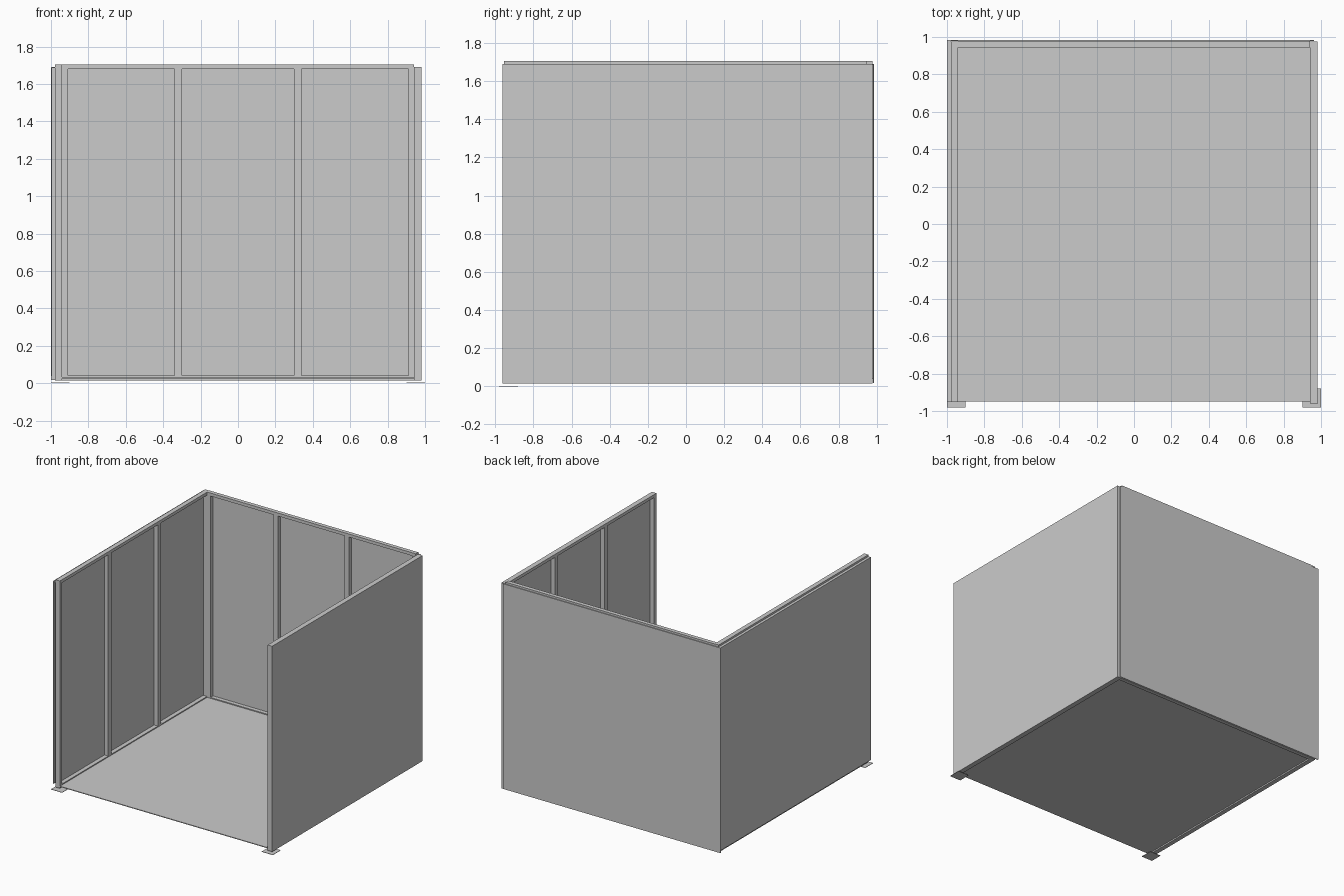
import bpy

if "Cube" in bpy.data.objects:
    bpy.data.objects.remove(bpy.data.objects["Cube"])

# One neutral grey for the whole booth
grey = bpy.data.materials.new("light_grey")
grey.diffuse_color = (0.6, 0.6, 0.6, 1)
grey.use_nodes = True
grey.node_tree.nodes["Principled BSDF"].inputs["Base Color"].default_value = grey.diffuse_color


def box_mesh(name, boxes):
    """One object made of axis-aligned boxes given as (x0, x1, y0, y1, z0, z1)."""
    verts, faces = [], []
    for x0, x1, y0, y1, z0, z1 in boxes:
        n = len(verts)
        verts += [(x, y, z) for z in (z0, z1)
                  for x, y in ((x0, y0), (x1, y0), (x1, y1), (x0, y1))]
        quads = [(3, 2, 1, 0), (4, 5, 6, 7)]
        quads += [(i, (i + 1) % 4, (i + 1) % 4 + 4, i + 4) for i in range(4)]
        faces += [tuple(n + i for i in q) for q in quads]
    mesh = bpy.data.meshes.new(name)
    mesh.from_pydata(verts, [], faces)
    mesh.materials.append(grey)
    obj = bpy.data.objects.new(name, mesh)
    bpy.context.collection.objects.link(obj)
    return obj


def wall_frame(name, start, end, near, far, bottom, top, along_x):
    """Two rails, two end posts and two studs, running along x or along y."""
    mid = (start + end) / 2
    rail = 0.025
    parts = [(start, end, bottom, bottom + rail), (start, end, top - rail, top)]
    uprights = [(start, start + 0.03), (end - 0.03, end)]
    uprights += [(mid + s * 0.32 - 0.02, mid + s * 0.32 + 0.02) for s in (-1, 1)]
    parts += [(a, b, bottom + rail, top - rail) for a, b in uprights]
    if along_x:
        boxes = [(a, b, near, far, z0, z1) for a, b, z0, z1 in parts]
    else:
        boxes = [(near, far, a, b, z0, z1) for a, b, z0, z1 in parts]
    return box_mesh(name, boxes)


# Floor sheet between the walls
box_mesh("floor", [(-0.94, 0.94, -0.95, 0.945, 0.026, 0.032)])

# Wall frames: left and back stand slightly taller than the right one
wall_frame("left_frame", -0.953, 0.975, -0.978, -0.94, 0.015, 1.705, False)
wall_frame("back_frame", -0.94, 0.941, 0.945, 0.978, 0.015, 1.705, True)
wall_frame("right_frame", -0.961, 0.975, 0.94, 0.976, 0.015, 1.69, False)

# Inner lining of the left wall, closing the frame openings
box_mesh("left_lining", [(-0.978, -0.974, -0.953, 0.975, 0.015, 1.705)])

# Outer cladding; the left sheet stands off with a cap on top
box_mesh("left_cladding", [(-1.0, -0.994, -0.953, 0.979, 0.038, 1.69),
                           (-0.994, -0.978, -0.953, 0.979, 1.684, 1.69)])
box_mesh("back_cladding", [(-1.0, 0.962, 0.979, 0.985, 0.018, 1.69)])
box_mesh("right_cladding", [(0.976, 0.981, -0.963, 0.977, 0.015, 1.69)])

# Thin foot plates under the front posts
for side, x in (("left", -0.95), ("right", 0.95)):
    box_mesh(side + "_foot_plate", [(x - 0.05, x + 0.05, -0.98, -0.88, 0.0, 0.003)])
